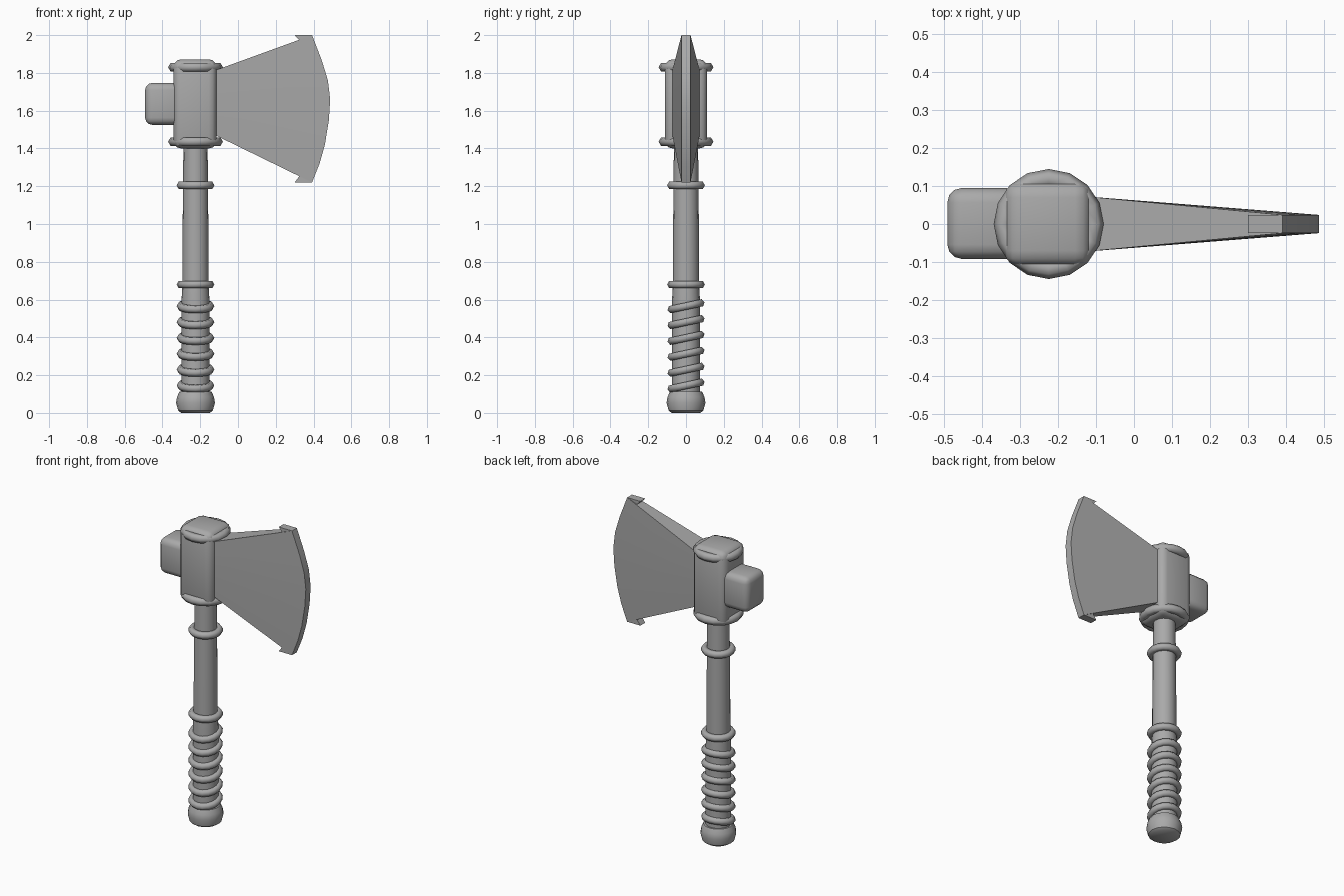
import bpy, bmesh
from math import radians, sin, cos, pi

if "Cube" in bpy.data.objects:
    bpy.data.objects.remove(bpy.data.objects["Cube"], do_unlink=True)

AXIS = -0.225

steel = bpy.data.materials.new("plain grey")
steel.use_nodes = True
grey = (0.4, 0.4, 0.4, 1)
steel.diffuse_color = grey
steel.node_tree.nodes["Principled BSDF"].inputs["Base Color"].default_value = grey


def finish(obj, name, angle=40):
    obj.name = obj.data.name = name
    obj.data.materials.append(steel)
    bpy.ops.object.select_all(action='DESELECT')
    obj.select_set(True)
    bpy.context.view_layer.objects.active = obj
    if angle:
        bpy.ops.object.shade_smooth_by_angle(angle=radians(angle))
    return obj


def mesh_object(name, bm, angle=40):
    bmesh.ops.recalc_face_normals(bm, faces=bm.faces)
    mesh = bpy.data.meshes.new(name)
    bm.to_mesh(mesh)
    bm.free()
    obj = bpy.data.objects.new(name, mesh)
    bpy.context.collection.objects.link(obj)
    return finish(obj, name, angle)


def lathe(name, profile, sides=16):
    """Closed turned solid from (radius, height) pairs."""
    bm = bmesh.new()
    rings = [[bm.verts.new((AXIS + r * cos(2 * pi * i / sides),
                            r * sin(2 * pi * i / sides), z))
              for i in range(sides)] for r, z in profile]
    for a, b in zip(rings, rings[1:]):
        for i in range(sides):
            j = (i + 1) % sides
            bm.faces.new((a[i], a[j], b[j], b[i]))
    bm.faces.new(rings[0])
    bm.faces.new(rings[-1])
    return mesh_object(name, bm)


def ring(name, z, outer, minor, tilt=0):
    bpy.ops.mesh.primitive_torus_add(
        location=(AXIS, 0, z), rotation=(radians(tilt), 0, 0),
        major_segments=16, minor_segments=6,
        major_radius=outer - minor, minor_radius=minor)
    return finish(bpy.context.object, name, 65)


def rounded_box(name, low, high, bevel):
    bm = bmesh.new()
    bmesh.ops.create_cube(bm, size=1)
    for v in bm.verts:
        v.co = [(l + h) / 2 + c * (h - l) for l, h, c in zip(low, high, v.co)]
    bmesh.ops.bevel(bm, geom=bm.edges[:], offset=bevel, segments=3,
                    profile=0.5, affect='EDGES')
    return mesh_object(name, bm, 35)


def prism(name, outline, half):
    """Flat plate in the xz plane."""
    bm = bmesh.new()
    sides = [[bm.verts.new((x, y, z)) for x, z in outline] for y in (-half, half)]
    for s in sides:
        bm.faces.new(s)
    n = len(outline)
    for i in range(n):
        j = (i + 1) % n
        bm.faces.new((sides[0][i], sides[0][j], sides[1][j], sides[1][i]))
    return mesh_object(name, bm, 0)


# Handle
lathe("pommel", [(0.075, 0), (0.092, 0.012), (0.103, 0.055), (0.098, 0.085), (0.085, 0.112)])
lathe("grip", [(0.074, 0.1), (0.074, 0.6), (0.069, 0.68)])
lathe("shaft", [(0.07, 0.6), (0.068, 1.0), (0.064, 1.43)])

# Collars and tilted grip wraps
ring("lower_collar", 0.68, 0.1, 0.022)
ring("upper_collar", 1.205, 0.1, 0.022)
for i in range(6):
    ring(f"grip_wrap_{i + 1}", 0.145 + i * 0.084, 0.1, 0.022, 12)

# Head block with its two bands and rear hammer
rounded_box("head_block", (-0.342, -0.112, 1.4), (-0.113, 0.112, 1.872), 0.042)
ring("head_lower_band", 1.436, 0.145, 0.026)
ring("head_upper_band", 1.83, 0.145, 0.026)
rounded_box("rear_hammer", (-0.492, -0.092, 1.525), (-0.3, 0.095, 1.747), 0.038)

# Blade: thick root tapering to a curved blunt rim
rim = [(0.392, 1.22), (0.432, 1.32), (0.46, 1.42), (0.481, 1.55), (0.488, 1.66),
       (0.476, 1.76), (0.444, 1.865), (0.392, 2.0)]
bm = bmesh.new()
rows = []
for x, z in rim:
    root_z = 1.475 + (z - 1.22) / 0.78 * 0.335
    rows.append([bm.verts.new(p) for p in (
        (-0.13, -0.073, root_z), (x, -0.024, z),
        (x, 0.024, z), (-0.13, 0.073, root_z))])
for a, b in zip(rows, rows[1:]):
    for i in range(4):
        j = (i + 1) % 4
        bm.faces.new((a[i], a[j], b[j], b[i]))
bm.faces.new(rows[0])
bm.faces.new(rows[-1])
mesh_object("blade", bm, 25)

# Small barbs at the blade tips
prism("upper_barb", [(0.3, 2.0), (0.392, 2.0), (0.4, 1.96), (0.33, 1.968)], 0.024)
prism("lower_barb", [(0.3, 1.22), (0.392, 1.22), (0.4, 1.26), (0.325, 1.254)], 0.024)
